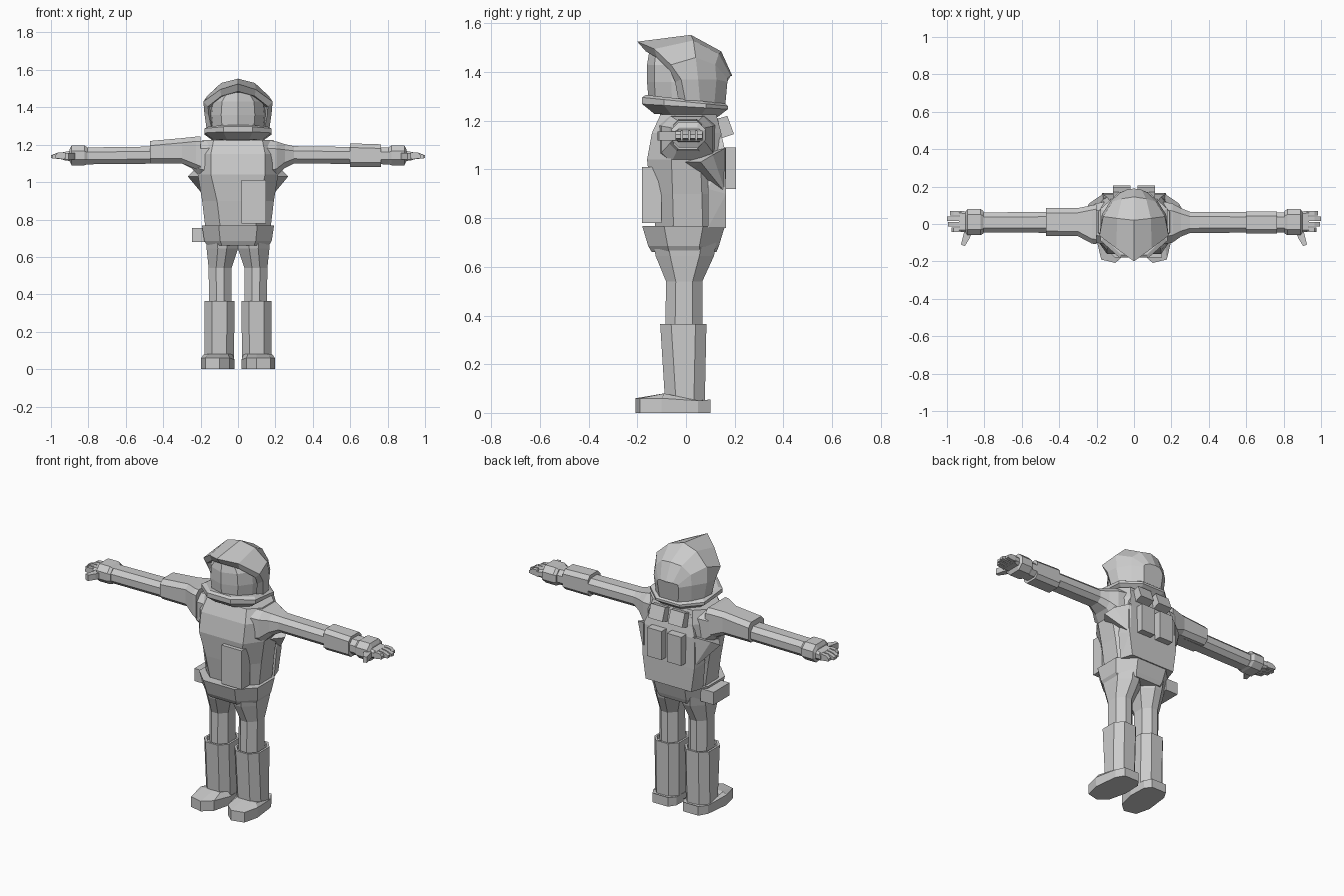
import bpy, bmesh, math
from mathutils import Vector

grey = bpy.data.materials.new("suit_grey")
grey.diffuse_color = (0.6, 0.6, 0.6, 1)


def finish(name, bm):
    bmesh.ops.recalc_face_normals(bm, faces=bm.faces)
    mesh = bpy.data.meshes.new(name)
    bm.to_mesh(mesh)
    bm.free()
    mesh.materials.append(grey)
    obj = bpy.data.objects.new(name, mesh)
    bpy.context.collection.objects.link(obj)
    return obj


def loft(name, rings, s=1):
    """Skin closed rings of equal length and cap both ends; s mirrors x."""
    bm = bmesh.new()
    loops = [[bm.verts.new((p[0] * s, p[1], p[2])) for p in r] for r in rings]
    n = len(loops[0])
    for a, b in zip(loops, loops[1:]):
        for i in range(n):
            j = (i + 1) % n
            bm.faces.new((a[i], a[j], b[j], b[i]))
    bm.faces.new(loops[0])
    bm.faces.new(loops[-1])
    return finish(name, bm)


def hull(name, pts, s=1):
    bm = bmesh.new()
    for p in pts:
        bm.verts.new((p[0] * s, p[1], p[2]))
    bmesh.ops.convex_hull(bm, input=bm.verts)
    bmesh.ops.dissolve_limit(bm, angle_limit=0.02, verts=bm.verts, edges=bm.edges)
    return finish(name, bm)


def box(name, x, y, z, s=1):
    return hull(name, [(a, b, c) for a in x for b in y for c in z], s)


def oct8(a0, a1, b0, b1, ca, cb):
    """Rectangle with cut corners."""
    return [(a0 + ca, b0), (a1 - ca, b0), (a1, b0 + cb), (a1, b1 - cb),
            (a1 - ca, b1), (a0 + ca, b1), (a0, b1 - cb), (a0, b0 + cb)]


def zring(z, x0, x1, y0, y1, cx, cy, tilt=0):
    """Level ring; tilt lowers z towards the back."""
    return [(x, y, z - tilt * y) for x, y in oct8(x0, x1, y0, y1, cx, cy)]


def xring(x, y0, y1, z0, z1, c):
    return [(x, y, z) for y, z in oct8(y0, y1, z0, z1, c, c)]


def arch(half):
    """Half arc from the centre top down, mirrored into a full closed ring."""
    return [(-x, y, z) for x, y, z in reversed(half[1:])] + half


# Torso
loft("torso", [zring(z, -w, w, y0, y1, cx, cy) for z, w, y0, y1, cx, cy in (
    (0.72, 0.170, -0.12, 0.14, 0.08, 0.07),
    (0.90, 0.192, -0.145, 0.155, 0.08, 0.09),
    (1.04, 0.215, -0.16, 0.16, 0.07, 0.10),
    (1.15, 0.215, -0.14, 0.145, 0.07, 0.08),
    (1.225, 0.190, -0.105, 0.125, 0.06, 0.06))])
# Back plate with its side wedges and four pockets
hull("back_plate", [(s * x, y, z) for s in (1, -1) for x, y, z in (
    (0.175, 0.09, 0.76), (0.15, 0.165, 0.76), (0.19, 0.09, 0.92), (0.17, 0.165, 0.90),
    (0.17, 0.16, 1.08), (0.12, 0.13, 1.21), (0.12, 0.09, 1.21))])
for s, side in ((1, "right"), (-1, "left")):
    hull("back_wedge_" + side, [(0.19, -0.03, 1.03), (0.268, 0.06, 1.03), (0.24, 0.11, 1.06),
                                (0.16, 0.165, 1.09), (0.16, 0.165, 0.90), (0.19, 0.02, 1.00)], s)
    box("lower_pocket_" + side, (0.018, 0.112), (0.14, 0.205), (0.92, 1.09), s)
    hull("upper_pocket_" + side, [(x, y, z) for x in (0.018, 0.112) for y, z in (
        (0.10, 1.20), (0.17, 1.22), (0.197, 1.145), (0.12, 1.12))], s)
# Chest panel
box("chest_panel", (0.018, 0.15), (-0.18, -0.10), (0.78, 1.01))

# Belt and hip pouch
loft("belt", [zring(0.66, -0.165, 0.165, -0.14, 0.125, 0.08, 0.07),
              zring(0.685, -0.18, 0.18, -0.155, 0.135, 0.085, 0.08),
              zring(0.768, -0.193, 0.193, -0.18, 0.16, 0.09, 0.09)])
box("hip_pouch", (-0.245, -0.16), (-0.06, 0.09), (0.68, 0.755))

# Helmet hood
loft("helmet_hood", [arch(h) for h in (
    [(0, -0.06, 1.47), (0.085, -0.05, 1.445), (0.15, -0.03, 1.40),
     (0.145, -0.01, 1.36), (0.13, 0.0, 1.28)],
    [(0, -0.165, 1.485), (0.09, -0.12, 1.46), (0.16, -0.065, 1.405),
     (0.157, -0.045, 1.36), (0.14, -0.03, 1.28)],
    [(0, -0.20, 1.525), (0.095, -0.13, 1.495), (0.185, -0.062, 1.43),
     (0.18, -0.02, 1.37), (0.166, 0.0, 1.27)],
    [(0, 0.02, 1.553), (0.09, 0.03, 1.53), (0.165, 0.04, 1.46),
     (0.172, 0.05, 1.37), (0.155, 0.06, 1.25)],
    [(0, 0.145, 1.485), (0.065, 0.135, 1.475), (0.115, 0.12, 1.43),
     (0.125, 0.125, 1.37), (0.115, 0.115, 1.25)],
    [(0, 0.19, 1.385), (0.04, 0.183, 1.385), (0.065, 0.17, 1.375),
     (0.07, 0.17, 1.36), (0.06, 0.16, 1.25)])])
# Visor
loft("visor", [[(x * k, y * f, z) for x, y in (
    (-0.15, 0.0), (-0.14, -0.06), (-0.09, -0.13), (0, -0.16),
    (0.09, -0.13), (0.14, -0.06), (0.15, 0.0))]
    for z, k, f in ((1.26, 0.92, 0.95), (1.36, 1, 1), (1.43, 0.95, 1), (1.478, 0.65, 0.95))])
# Collar ring and neck
loft("helmet_collar", [zring(1.222, -0.13, 0.13, -0.13, 0.13, 0.07, 0.07, 0.05),
                       zring(1.258, -0.178, 0.178, -0.18, 0.172, 0.10, 0.09, 0.06),
                       zring(1.278, -0.178, 0.178, -0.18, 0.172, 0.10, 0.09, 0.10),
                       zring(1.288, -0.16, 0.16, -0.165, 0.16, 0.09, 0.09, 0.11)])
loft("neck", [zring(1.19, -0.13, 0.13, -0.10, 0.11, 0.06, 0.06),
              zring(1.24, -0.12, 0.12, -0.11, 0.11, 0.06, 0.06)])

for s, side in ((1, "right"), (-1, "left")):
    # Arm
    loft("arm_" + side, [xring(0.15, -0.11, 0.12, 1.02, 1.222, 0.04),
                         xring(0.205, -0.10, 0.11, 1.03, 1.218, 0.04),
                         xring(0.25, -0.068, 0.085, 1.075, 1.203, 0.03),
                         xring(0.30, -0.048, 0.065, 1.10, 1.192, 0.025),
                         xring(0.82, -0.045, 0.062, 1.095, 1.185, 0.025)], s)
    # Glove cuff and palm
    loft("glove_cuff_" + side, [xring(0.805, -0.05, 0.07, 1.095, 1.185, 0.025),
                                xring(0.82, -0.06, 0.08, 1.09, 1.195, 0.03),
                                xring(0.89, -0.06, 0.08, 1.09, 1.195, 0.03),
                                xring(0.90, -0.045, 0.066, 1.11, 1.175, 0.02)], s)
    loft("palm_" + side, [xring(0.88, -0.045, 0.066, 1.11, 1.17, 0.015),
                          xring(0.935, -0.043, 0.07, 1.118, 1.16, 0.01)], s)
    # Fingers and thumb
    for i, tip in enumerate((0.975, 0.995, 1.0, 0.985)):
        y = -0.043 + i * 0.0295
        hull("finger_%d_%s" % (i + 1, side), [
            (x, y + d, z) for d in (0, 0.023) for x, z in (
                (0.925, 1.12), (0.925, 1.16), (0.965, 1.157), (tip, 1.143), (tip, 1.128))], s)
    hull("thumb_" + side, [(x, y, z) for z in (1.12, 1.155) for x, y in (
        (0.865, -0.04), (0.905, -0.03), (0.915, -0.075), (0.925, -0.11),
        (0.905, -0.118), (0.88, -0.08))], s)
    # Leg from hip to boot
    loft("leg_" + side, [zring(0.70, 0.0, 0.172, -0.135, 0.125, 0.06, 0.06),
                         zring(0.645, 0.0, 0.168, -0.125, 0.115, 0.06, 0.06),
                         zring(0.54, 0.035, 0.157, -0.082, 0.067, 0.04, 0.04),
                         zring(0.34, 0.035, 0.155, -0.085, 0.067, 0.04, 0.04)], s)
    # Boot shaft, hollow at the top
    loft("boot_shaft_" + side, [zring(0.345, 0.035, 0.165, -0.09, 0.07, 0.035, 0.04),
                                zring(0.365, 0.03, 0.168, -0.094, 0.073, 0.035, 0.04),
                                zring(0.365, 0.018, 0.18, -0.106, 0.084, 0.04, 0.045),
                                zring(0.03, 0.022, 0.18, -0.085, 0.077, 0.04, 0.045)], s)
    # Foot, turned slightly outwards
    sole = [(0.05, 0.10), (0.15, 0.10), (0.18, 0.05), (0.197, -0.10),
            (0.175, -0.19), (0.10, -0.208), (0.045, -0.16), (0.018, -0.05), (0.022, 0.06)]
    top = [0.055, 0.055, 0.05, 0.06, 0.06, 0.06, 0.06, 0.05, 0.05]
    loft("foot_" + side, [[(x, y, 0) for x, y in sole],
                          [(x, y, z) for (x, y), z in zip(sole, top)],
                          [(0.10 + (x - 0.10) * 0.85, max(y * 0.9, -0.09), 0.08 if y < 0 else 0.05)
                           for x, y in sole]], s)

# Upper arm guard on one side, forearm pad on the other
loft("upper_arm_guard", [xring(x, y0, y1, z0, z1, 0.025) for x, y0, y1, z0, z1 in (
    (0.20, -0.108, 0.105, 1.06, 1.243), (0.225, -0.105, 0.10, 1.07, 1.243),
    (0.30, -0.065, 0.085, 1.10, 1.235), (0.47, -0.063, 0.085, 1.10, 1.22))], -1)
loft("forearm_pad", [xring(x, -0.052, 0.066, 1.082, z1, 0.022)
                     for x, z1 in ((0.60, 1.207), (0.765, 1.202))])
